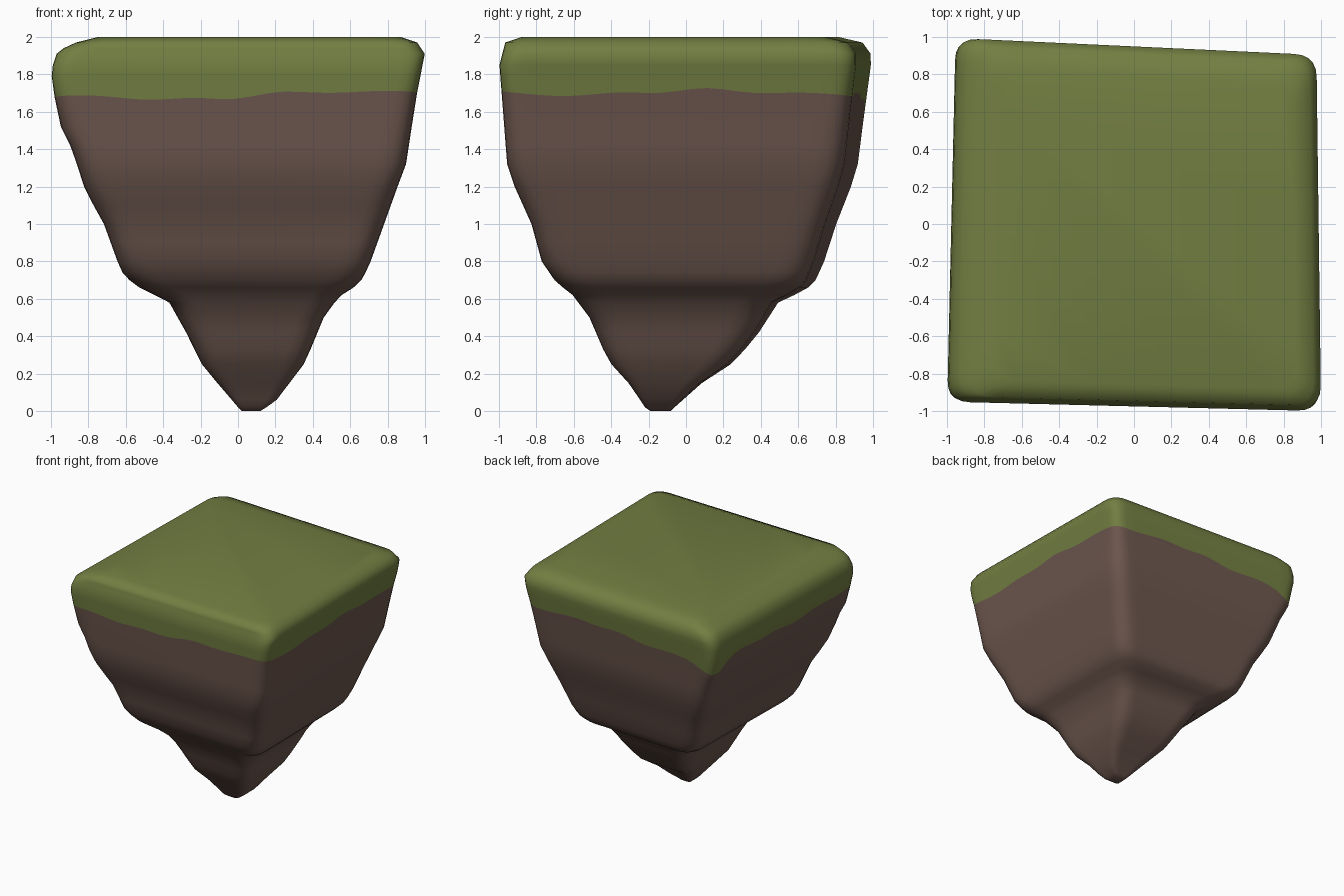
import bpy, bmesh, math
from mathutils import Vector

if "Cube" in bpy.data.objects:
    bpy.data.objects.remove(bpy.data.objects["Cube"])

# silhouettes as (z, position) from tip to top, read in front and side views
LEFT = [(0, .02), (.02, 0), (.24, -.19), (.42, -.28), (.58, -.37), (.66, -.53), (.72, -.61), (.78, -.64),
        (1, -.72), (1.18, -.82), (1.4, -.89), (1.55, -.965), (1.8, -1), (1.9, -.985), (1.96, -.91), (2, -.75)]
RIGHT = [(0, .12), (.05, .2), (.26, .36), (.5, .46), (.61, .54), (.68, .65), (.77, .7), (.95, .765),
         (1.2, .855), (1.32, .9), (1.68, .955), (1.91, 1), (1.97, .96), (2, .87)]
FRONT = [(0, -.19), (.02, -.22), (.14, -.3), (.27, -.42), (.5, -.52), (.62, -.61), (.69, -.7), (.8, -.775),
         (1, -.83), (1.2, -.92), (1.32, -.96), (1.65, -.985), (1.85, -1), (1.97, -.97), (2, -.88)]
BACK = [(0, -.08), (.02, -.06), (.16, .1), (.23, .225), (.38, .37), (.58, .5), (.65, .65), (.7, .7), (.8, .745),
        (1, .81), (1.28, .92), (1.6, .96), (1.9, 1), (1.97, .95), (2, .82)]
ROUND = [(0, .4), (.3, .36), (.58, .3), (.75, .2), (1.3, .16), (1.8, .11), (2, .14)]
LEVELS = [0, .02, .06, .15, .25, .33, .42, .5, .58, .62, .66, .7, .74, .8, .9, 1, 1.1, 1.2, 1.32, 1.42, 1.52,
          'edge', 1.79, 1.85, 1.91, 1.94, 1.97, 1.99, 2]
# skewed square plan, in unit box coordinates (front left, front right, back right, back left)
PLAN = [Vector(p) for p in ((-1, -.95), (1, -1), (.975, .91), (-.955, 1))]
SIDE, CORNER = 20, 5


def at(profile, z):
    for (z0, a), (z1, b) in zip(profile, profile[1:]):
        if z <= z1:
            return a + (b - a) * (z - z0) / (z1 - z0)
    return profile[-1][1]


def outline(r):
    """Square plan with rounded corners of relative size r."""
    pts = []
    for i in range(4):
        prev, cur, nxt = PLAN[i - 1], PLAN[i], PLAN[(i + 1) % 4]
        a, b = cur.lerp(prev, r), cur.lerp(nxt, r)
        for k in range(CORNER):
            t = k / CORNER
            pts.append(a * (1 - t) ** 2 + cur * 2 * t * (1 - t) + b * t * t)
        end = nxt.lerp(cur, r)
        pts += [b.lerp(end, k / SIDE) for k in range(SIDE)]
    return pts


def grass_edge(u, v):
    """Wavy lower limit of the grass, lowest at the back left corner."""
    ang = math.atan2(v, u)
    z = 1.685 + .02 * u + .014 * math.sin(5 * ang + 1) + .008 * math.sin(13 * ang)
    z -= .1 * math.exp(-((u + .97) ** 2 + (v - .97) ** 2) / .03)
    return z


def material(name, col):
    m = bpy.data.materials.new(name)
    m.diffuse_color = (*col, 1)
    m.use_nodes = True
    m.node_tree.nodes["Principled BSDF"].inputs["Base Color"].default_value = m.diffuse_color
    return m


# island body: loft of rounded squares
bm = bmesh.new()
rings = []
for level in LEVELS:
    ring = []
    zr = 1.68 if level == 'edge' else level
    for p in outline(at(ROUND, zr) / 2):
        z = grass_edge(p.x, p.y) if level == 'edge' else level
        l, r, f, b = (at(s, z) for s in (LEFT, RIGHT, FRONT, BACK))
        ring.append(bm.verts.new(((l + r) / 2 + p.x * (r - l) / 2, (f + b) / 2 + p.y * (b - f) / 2, z)))
    rings.append(ring)

edge = LEVELS.index('edge')
n = len(rings[0])
for k in range(len(rings) - 1):
    for i in range(n):
        j = (i + 1) % n
        face = bm.faces.new((rings[k][i], rings[k][j], rings[k + 1][j], rings[k + 1][i]))
        face.material_index = 1 if k >= edge else 0
bm.faces.new(rings[0][::-1]).material_index = 0
bm.faces.new(rings[-1]).material_index = 1
for face in bm.faces:
    face.smooth = True
bmesh.ops.recalc_face_normals(bm, faces=bm.faces)

mesh = bpy.data.meshes.new("floating_island")
bm.to_mesh(mesh)
bm.free()
mesh.materials.append(material("soil brown", (.15, .093, .075)))
mesh.materials.append(material("grass green", (.17, .21, .054)))
island = bpy.data.objects.new("floating_island", mesh)
bpy.context.collection.objects.link(island)
